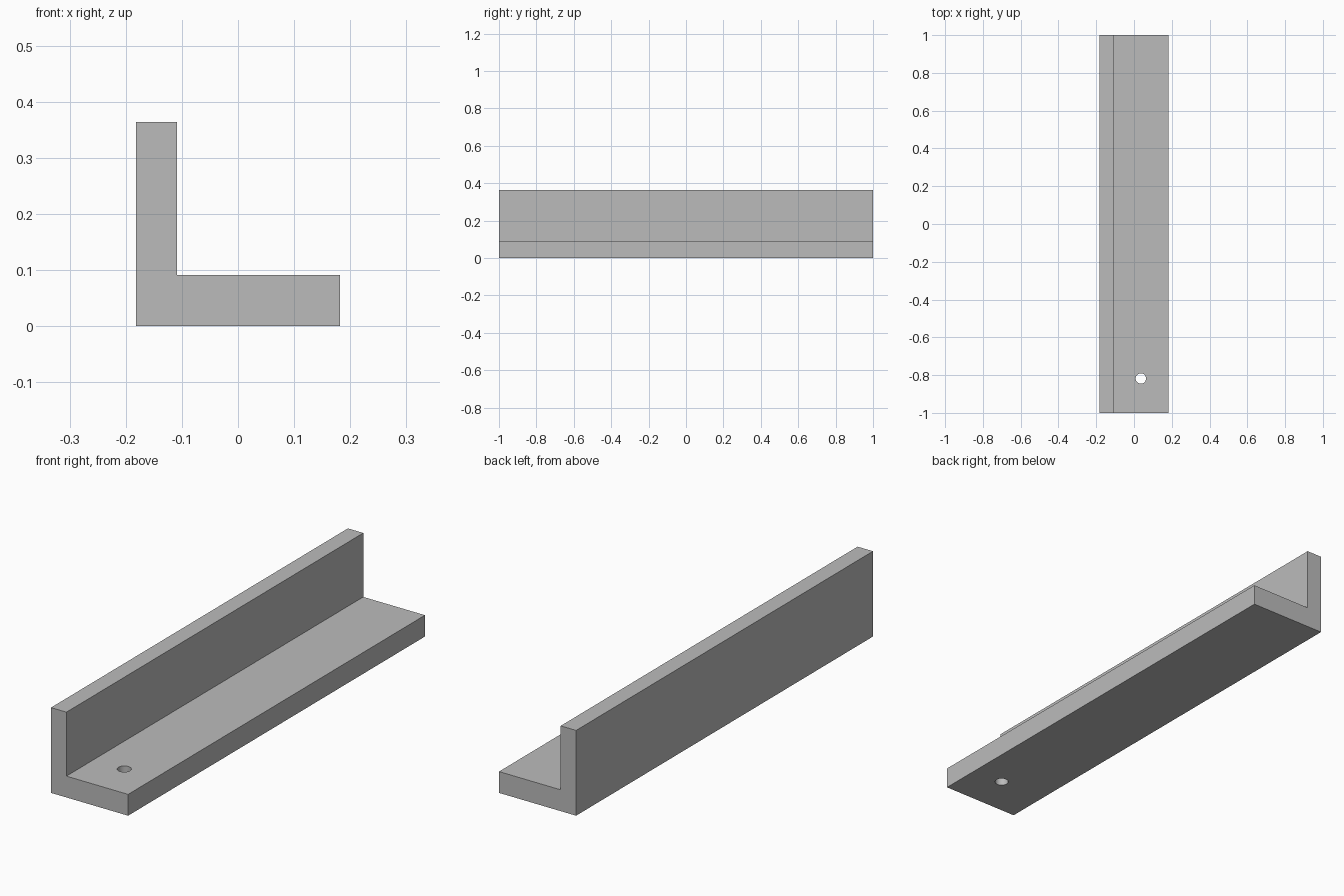
import bpy, bmesh

cube = bpy.data.objects.get("Cube")
if cube:
    bpy.data.objects.remove(cube, do_unlink=True)

HALF_W, HALF_L, HEIGHT = 0.1818, 1.0, 0.3636
WALL, BASE = 0.0727, 0.0909
INNER = -HALF_W + WALL

# Single grey material
grey = bpy.data.materials.new("plain grey")
grey.use_nodes = True
colour = (0.5, 0.5, 0.5, 1)
grey.diffuse_color = colour
grey.node_tree.nodes["Principled BSDF"].inputs["Base Color"].default_value = colour

# L-shaped profile extruded along the length
profile = [(-HALF_W, 0), (HALF_W, 0), (HALF_W, BASE),
           (INNER, BASE), (INNER, HEIGHT), (-HALF_W, HEIGHT)]
bm = bmesh.new()
face = bm.faces.new([bm.verts.new((x, -HALF_L, z)) for x, z in profile])
ext = bmesh.ops.extrude_face_region(bm, geom=[face])
bmesh.ops.translate(bm, vec=(0, 2 * HALF_L, 0),
                    verts=[v for v in ext["geom"] if isinstance(v, bmesh.types.BMVert)])
bmesh.ops.recalc_face_normals(bm, faces=bm.faces)
mesh = bpy.data.meshes.new("angle_bracket")
bm.to_mesh(mesh)
bm.free()
mesh.materials.append(grey)
bracket = bpy.data.objects.new("angle_bracket", mesh)
bpy.context.collection.objects.link(bracket)

# Screw hole through the middle of the flange, near the front end
bpy.ops.mesh.primitive_cylinder_add(vertices=48, radius=0.0275, depth=0.3,
                                    location=((INNER + HALF_W) / 2, -0.818, BASE / 2))
cutter = bpy.context.object
cutter.name = "hole_cutter"
cutter.hide_render = True
cutter.data.materials.append(grey)

cut = bracket.modifiers.new("screw_hole", 'BOOLEAN')
cut.operation = 'DIFFERENCE'
cut.solver = 'EXACT'
cut.object = cutter
bpy.ops.object.select_all(action='DESELECT')
bracket.select_set(True)
bpy.context.view_layer.objects.active = bracket
bpy.ops.object.modifier_apply(modifier=cut.name)
bpy.data.objects.remove(cutter, do_unlink=True)
bpy.ops.object.shade_smooth_by_angle()
